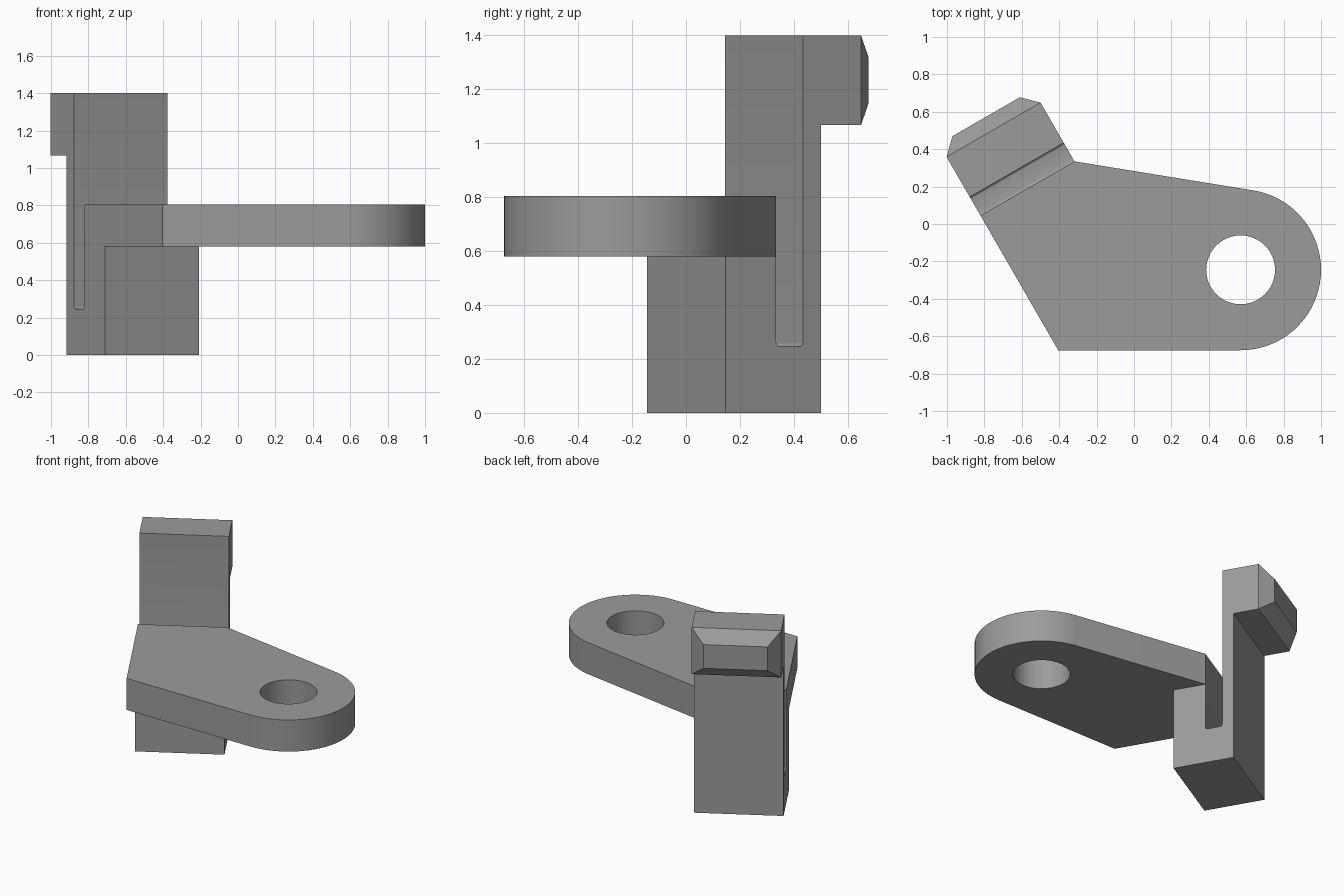
import bpy, bmesh, math
from mathutils import Vector

if "Cube" in bpy.data.objects:
    bpy.data.objects.remove(bpy.data.objects["Cube"])

grey = bpy.data.materials.new("machined grey")
grey.diffuse_color = (0.33, 0.33, 0.33, 1)
grey.use_nodes = True
grey.node_tree.nodes["Principled BSDF"].inputs["Base Color"].default_value = grey.diffuse_color

# Slanted frame: U runs along the angled edge, W across the leg
ORIGIN = Vector((-0.405, -0.675, 0))
U = Vector((-0.5, math.sqrt(0.75), 0))
W = Vector((math.sqrt(0.75), 0.5, 0))
UP = Vector((0, 0, 1))
WIDTH = 0.58
PLATE_Z0, PLATE_Z1 = 0.58, 0.805
GAP_FRONT, GAP_BACK = 0.831, 0.946


def arc(cx, cy, r, a0, a1, n):
    """Points on an arc, angles in degrees."""
    return [(cx + r * math.cos(math.radians(a0 + (a1 - a0) * i / n)),
             cy + r * math.sin(math.radians(a0 + (a1 - a0) * i / n)))
            for i in range(n + 1)]


def prism(name, points, extrusion, finish=None):
    """Closed solid from a planar outline pushed along a vector."""
    bm = bmesh.new()
    face = bm.faces.new([bm.verts.new(p) for p in points])
    ext = bmesh.ops.extrude_face_region(bm, geom=[face], use_keep_orig=True)
    moved = [g for g in ext["geom"] if isinstance(g, bmesh.types.BMVert)]
    bmesh.ops.translate(bm, verts=moved, vec=extrusion)
    bmesh.ops.recalc_face_normals(bm, faces=bm.faces[:])
    if finish:
        finish(bm)
    mesh = bpy.data.meshes.new(name)
    bm.to_mesh(mesh)
    bm.free()
    mesh.materials.append(grey)
    obj = bpy.data.objects.new(name, mesh)
    bpy.context.collection.objects.link(obj)
    return obj


def combine(target, other, operation):
    """Apply a boolean and discard the second solid."""
    mod = target.modifiers.new("cut", 'BOOLEAN')
    mod.operation, mod.solver, mod.object = operation, 'EXACT', other
    bpy.context.view_layer.objects.active = target
    bpy.ops.object.modifier_apply(modifier=mod.name)
    bpy.data.objects.remove(other)


# Lever plate with rounded end
back_left = ORIGIN + U * GAP_FRONT
back_right = back_left + W * WIDTH
outline = [ORIGIN.xy] + arc(0.57, -0.245, 0.43, -90, 80.7, 36)
outline += [back_right.xy, back_left.xy]
bracket = prism("bracket", [(p[0], p[1], PLATE_Z0) for p in outline],
                UP * (PLATE_Z1 - PLATE_Z0))

# Round pivot hole
hole = prism("hole_cutter",
             [(x, y, 0.4) for x, y in arc(0.57, -0.245, 0.184, 0, 360, 48)[:-1]],
             UP * 0.6)
hole.hide_render = True
combine(bracket, hole, 'DIFFERENCE')


# Tapered nose on the hook
def taper_nose(bm):
    nose = max(bm.faces, key=lambda f: (f.calc_center_median() - ORIGIN).dot(U))
    bmesh.ops.inset_individual(bm, faces=[nose], thickness=0.082,
                               use_even_offset=True)
    bmesh.ops.translate(bm, verts=nose.verts[:], vec=U * 0.08)


# Leg: base block, spring slot, thin post and hook
r = 0.015
profile = [(0.613, 0), (1.022, 0), (1.022, 1.067), (1.194, 1.067), (1.194, 1.4),
           (GAP_BACK, 1.4)]
profile += arc(GAP_BACK - r, 0.247 + r, r, 0, -90, 4)
profile += arc(GAP_FRONT + r, 0.247 + r, r, -90, -180, 4)
profile += [(GAP_FRONT, PLATE_Z0), (0.613, PLATE_Z0)]
leg = prism("clip_leg", [ORIGIN + U * u + UP * z for u, z in profile],
            W * WIDTH, taper_nose)
combine(bracket, leg, 'UNION')

# Smooth the curved walls, keep the edges crisp
bpy.ops.object.select_all(action='DESELECT')
bracket.select_set(True)
bpy.context.view_layer.objects.active = bracket
bpy.ops.object.shade_smooth_by_angle(angle=math.radians(30))
